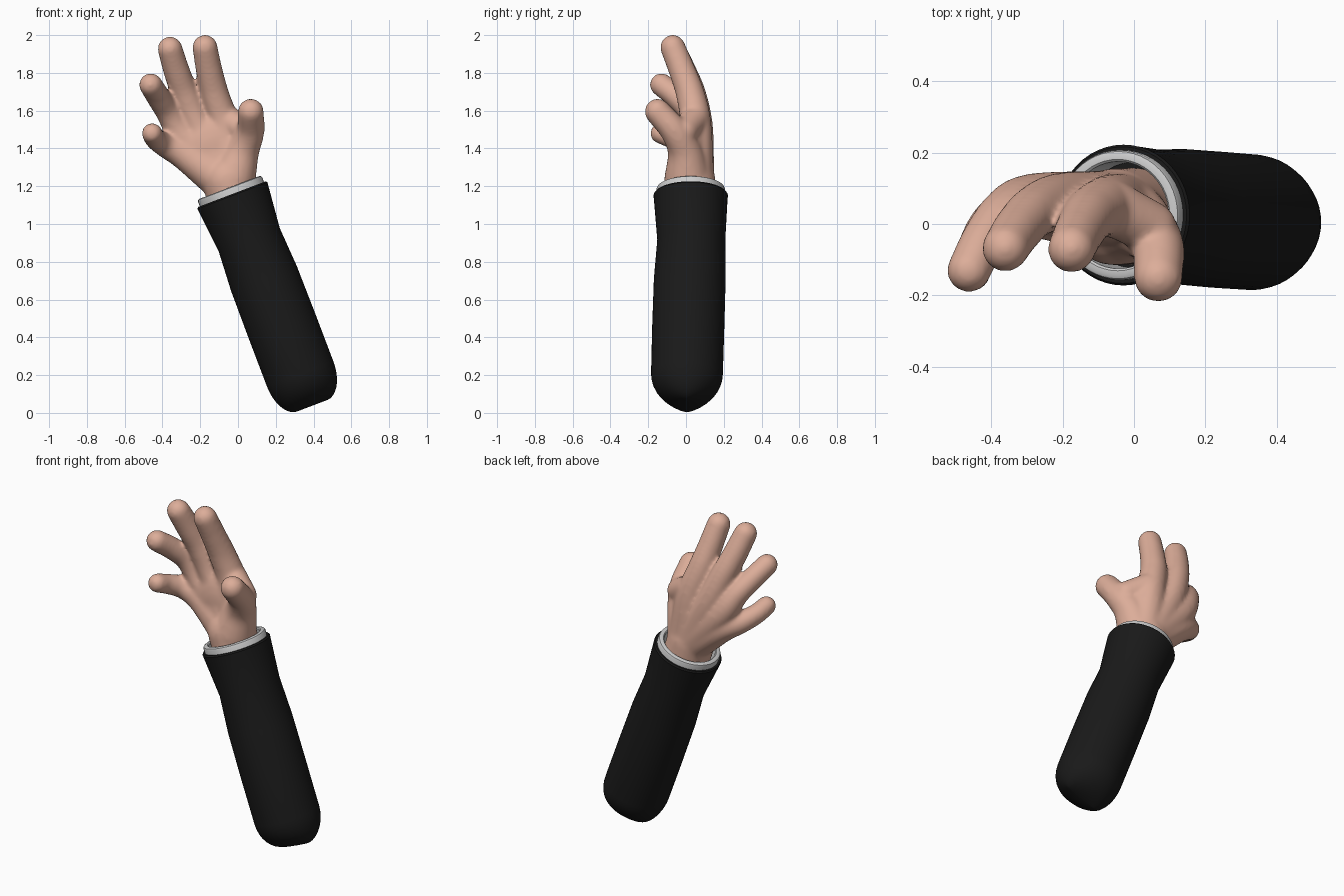
import bpy, bmesh, math
from mathutils import Vector, Matrix

if "Cube" in bpy.data.objects:
    bpy.data.objects.remove(bpy.data.objects["Cube"])

# Forearm axis: elbow end, along-arm and across-arm directions
END = Vector((0.393, 0, 0.038))
ALONG = Vector((-0.355, 0, 0.935)).normalized()
ACROSS = Vector((0.935, 0, 0.355)).normalized()
DEPTH = Vector((0, 1, 0))


def material(name, color):
    m = bpy.data.materials.new(name)
    m.diffuse_color = (*color, 1)
    m.use_nodes = True
    m.node_tree.nodes["Principled BSDF"].inputs["Base Color"].default_value = m.diffuse_color
    return m


def finish(bm, name, mat=None, angle=40):
    me = bpy.data.meshes.new(name)
    bm.to_mesh(me)
    bm.free()
    ob = bpy.data.objects.new(name, me)
    bpy.context.collection.objects.link(ob)
    if mat:
        me.materials.append(mat)
    bpy.ops.object.select_all(action='DESELECT')
    ob.select_set(True)
    bpy.context.view_layer.objects.active = ob
    bpy.ops.object.shade_smooth_by_angle(angle=math.radians(angle))
    return ob


def loft(name, rings, mat=None, closed=False, sides=48):
    """Elliptical rings (distance along arm, half width, half depth, y offset)."""
    bm = bmesh.new()
    loops = []
    for s, rx, ry, dy in rings:
        loop = []
        for i in range(sides):
            a = math.tau * i / sides
            p = END + ALONG * s + ACROSS * rx * math.cos(a) + DEPTH * (ry * math.sin(a) + dy)
            loop.append(bm.verts.new(p))
        loops.append(loop)
    pairs = list(zip(loops, loops[1:]))
    if closed:
        pairs.append((loops[-1], loops[0]))
    for a, b in pairs:
        for i in range(sides):
            j = (i + 1) % sides
            bm.faces.new((a[i], a[j], b[j], b[i]))
    if not closed:
        bm.faces.new(loops[0][::-1])
        bm.faces.new(loops[-1])
    bmesh.ops.recalc_face_normals(bm, faces=bm.faces)
    return finish(bm, name, mat)


skin = material("skin", (0.72, 0.42, 0.32))
black = material("black_cloth", (0.01, 0.01, 0.01))

# Sleeve: rounded elbow end, slight waist, flared opening
rings = []
for k in range(10):
    a = math.pi / 2 * k / 9
    c, d = max(math.sin(a), 0.02), 1 - math.cos(a)
    rings.append((0.18 * d, 0.085 + 0.103 * c, 0.19 * c, 0.005))
rings += [(0.45, 0.188, 0.191, 0.012), (0.72, 0.186, 0.190, 0.020),
          (0.94, 0.173, 0.180, 0.028), (1.17, 0.196, 0.195, 0.025),
          (1.19, 0.198, 0.197, 0.025), (1.198, 0.192, 0.191, 0.025),
          (1.198, 0.165, 0.165, 0.025), (1.10, 0.160, 0.160, 0.025)]
loft("sleeve", rings, black)

# Shirt cuff: rounded band showing above the sleeve
cuff = [(1.11, 0.180), (1.222, 0.182), (1.232, 0.178), (1.236, 0.170),
        (1.236, 0.156), (1.230, 0.150), (1.11, 0.148)]
loft("shirt_cuff", [(s, r, r, 0.025) for s, r in cuff], closed=True)


# Hand: chains of spheres (x, y, z, radius) fused by a voxel remesh
def spline(a, b, c, d, t):
    return 0.5 * (2 * b + (c - a) * t + (2 * a - 5 * b + 4 * c - d) * t * t
                  + (3 * b - a - 3 * c + d) * t ** 3)


def add_chain(bm, pts):
    pts = [Vector(p) for p in pts]
    pts = [2 * pts[0] - pts[1]] + pts + [2 * pts[-1] - pts[-2]]
    for i in range(1, len(pts) - 2):
        n = max(2, int((pts[i + 1] - pts[i]).length / 0.012))
        for k in range(n + 1):
            p = spline(*pts[i - 1:i + 3], k / n)
            bmesh.ops.create_icosphere(bm, subdivisions=3, radius=p[3],
                                       matrix=Matrix.Translation(p.xyz))


chains = [
    # wrist
    [(0.0, 0.022, 1.06, 0.137), (-0.055, 0.02, 1.23, 0.137)],
    # index, middle, ring and little fingers, each with its palm bone
    [(-0.04, 0.035, 1.26, 0.11), (-0.075, 0.05, 1.52, 0.086), (-0.122, 0.025, 1.68, 0.077),
     (-0.152, -0.02, 1.81, 0.071), (-0.175, -0.07, 1.935, 0.067)],
    [(-0.07, 0.04, 1.26, 0.11), (-0.205, 0.06, 1.51, 0.084), (-0.277, 0.035, 1.68, 0.074),
     (-0.325, -0.015, 1.81, 0.070), (-0.36, -0.068, 1.927, 0.066)],
    [(-0.09, 0.04, 1.26, 0.11), (-0.285, 0.06, 1.46, 0.082), (-0.365, 0.03, 1.585, 0.067),
     (-0.42, -0.045, 1.67, 0.064), (-0.462, -0.13, 1.737, 0.062)],
    [(-0.09, 0.03, 1.24, 0.115), (-0.275, 0.045, 1.365, 0.085), (-0.38, 0.015, 1.415, 0.066),
     (-0.435, -0.06, 1.45, 0.058), (-0.455, -0.135, 1.48, 0.055)],
    # thumb with its mound, and the web towards the index finger
    [(-0.03, 0.01, 1.24, 0.125), (0.02, -0.005, 1.38, 0.092), (0.065, -0.06, 1.49, 0.075),
     (0.068, -0.15, 1.595, 0.069)],
    [(0.045, -0.01, 1.49, 0.075), (-0.06, 0.045, 1.55, 0.078)],
]
bm = bmesh.new()
for chain in chains:
    add_chain(bm, chain)
# palm filling
bmesh.ops.create_icosphere(bm, subdivisions=4, radius=1,
                           matrix=Matrix.Translation((-0.13, 0.04, 1.40))
                           @ Matrix.Diagonal((0.19, 0.085, 0.19, 1)))
hand = finish(bm, "hand", skin)
remesh = hand.modifiers.new("fuse", 'REMESH')
remesh.mode = 'VOXEL'
remesh.voxel_size = 0.01
remesh.use_smooth_shade = True
smooth = hand.modifiers.new("soften", 'SMOOTH')
smooth.factor = 0.5
smooth.iterations = 14
